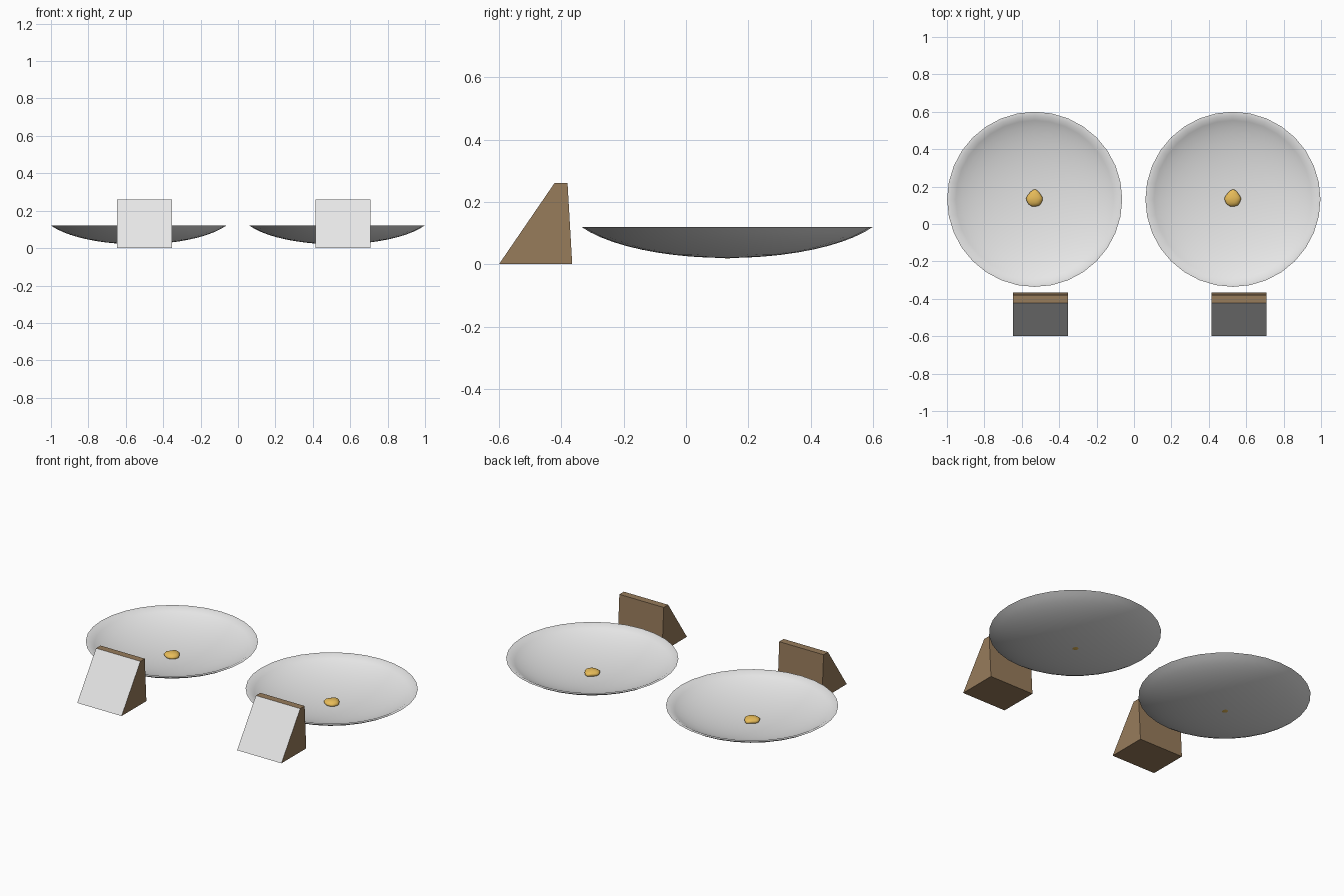
import bpy, bmesh
from math import sin, cos, pi, radians
from mathutils import Vector, noise

cube = bpy.data.objects.get("Cube")
if cube:
    bpy.data.objects.remove(cube, do_unlink=True)


def material(name, rgb):
    mat = bpy.data.materials.new(name)
    mat.use_nodes = True
    mat.diffuse_color = (*rgb, 1)
    mat.node_tree.nodes["Principled BSDF"].inputs["Base Color"].default_value = (*rgb, 1)
    return mat


GREY = material("light grey", (0.8, 0.8, 0.8))
BROWN = material("wood brown", (0.31, 0.2, 0.105))
GOLD = material("gold", (0.8, 0.5, 0.1))


def add_object(name, bm, location, *mats):
    bmesh.ops.recalc_face_normals(bm, faces=bm.faces)
    mesh = bpy.data.meshes.new(name)
    bm.to_mesh(mesh)
    bm.free()
    for mat in mats:
        mesh.materials.append(mat)
    obj = bpy.data.objects.new(name, mesh)
    obj.location = location
    bpy.context.collection.objects.link(obj)
    return obj


def smooth(obj, angle):
    bpy.ops.object.select_all(action="DESELECT")
    obj.select_set(True)
    bpy.context.view_layer.objects.active = obj
    bpy.ops.object.shade_smooth_by_angle(angle=radians(angle))


def shell_arc(radius, bottom, top, rings=10, sweep=radians(64)):
    """Points from the centre of a shallow bowl out to its rim."""
    for i in range(rings + 1):
        t = sweep * i / rings
        yield Vector((radius * sin(t) / sin(sweep), 0,
                      bottom + (top - bottom) * (1 - cos(t)) / (1 - cos(sweep))))


# Shallow dish: outer and inner curves joined by a flat rim, spun round
def dish(name, x):
    bm = bmesh.new()
    profile = list(shell_arc(0.468, 0.02, 0.12)) + list(shell_arc(0.449, 0.03, 0.12))[::-1]
    verts = [bm.verts.new(p) for p in profile]
    edges = [bm.edges.new(pair) for pair in zip(verts, verts[1:])]
    bmesh.ops.spin(bm, geom=verts + edges, cent=(0, 0, 0), axis=(0, 0, 1),
                   angle=2 * pi, steps=32, use_duplicate=False)
    bmesh.ops.remove_doubles(bm, verts=bm.verts, dist=0.0005)
    smooth(add_object(name, bm, (x, 0.132, 0), GREY), 30)


# Small lumpy nugget, drawn out to a blunt point at the back
def nugget(name, x):
    bm = bmesh.new()
    bmesh.ops.create_icosphere(bm, subdivisions=3, radius=1)
    for v in bm.verts:
        d = v.co.copy()
        lump = 1 + 0.08 * noise.noise(d * 1.5)
        taper = 1 - 0.35 * max(0, d.y)
        v.co = Vector((d.x * 0.045 * taper, d.y * 0.045, d.z * 0.019)) * lump
    smooth(add_object(name, bm, (x, 0.138, 0.038), GOLD), 60)


# Wedge stand with a pale sloping front panel
def wedge(name, x):
    bm = bmesh.new()
    outline = [(-0.6, 0), (-0.365, 0), (-0.38, 0.26), (-0.422, 0.26)]
    side = bm.faces.new([bm.verts.new((-0.147, y, z)) for y, z in outline])
    extruded = bmesh.ops.extrude_face_region(bm, geom=[side], use_keep_orig=True)
    moved = [g for g in extruded["geom"] if isinstance(g, bmesh.types.BMVert)]
    bmesh.ops.translate(bm, verts=moved, vec=(0.294, 0, 0))
    bmesh.ops.recalc_face_normals(bm, faces=bm.faces)
    for face in bm.faces:
        face.material_index = 1 if face.normal.y < -0.5 else 0
    add_object(name, bm, (x, 0, 0), BROWN, GREY)


for side, x in (("right", -0.531), ("left", 0.529)):
    dish(side + "_dish", x)
    nugget(side + "_nugget", x)
    wedge(side + "_wedge_stand", x + 0.032)
